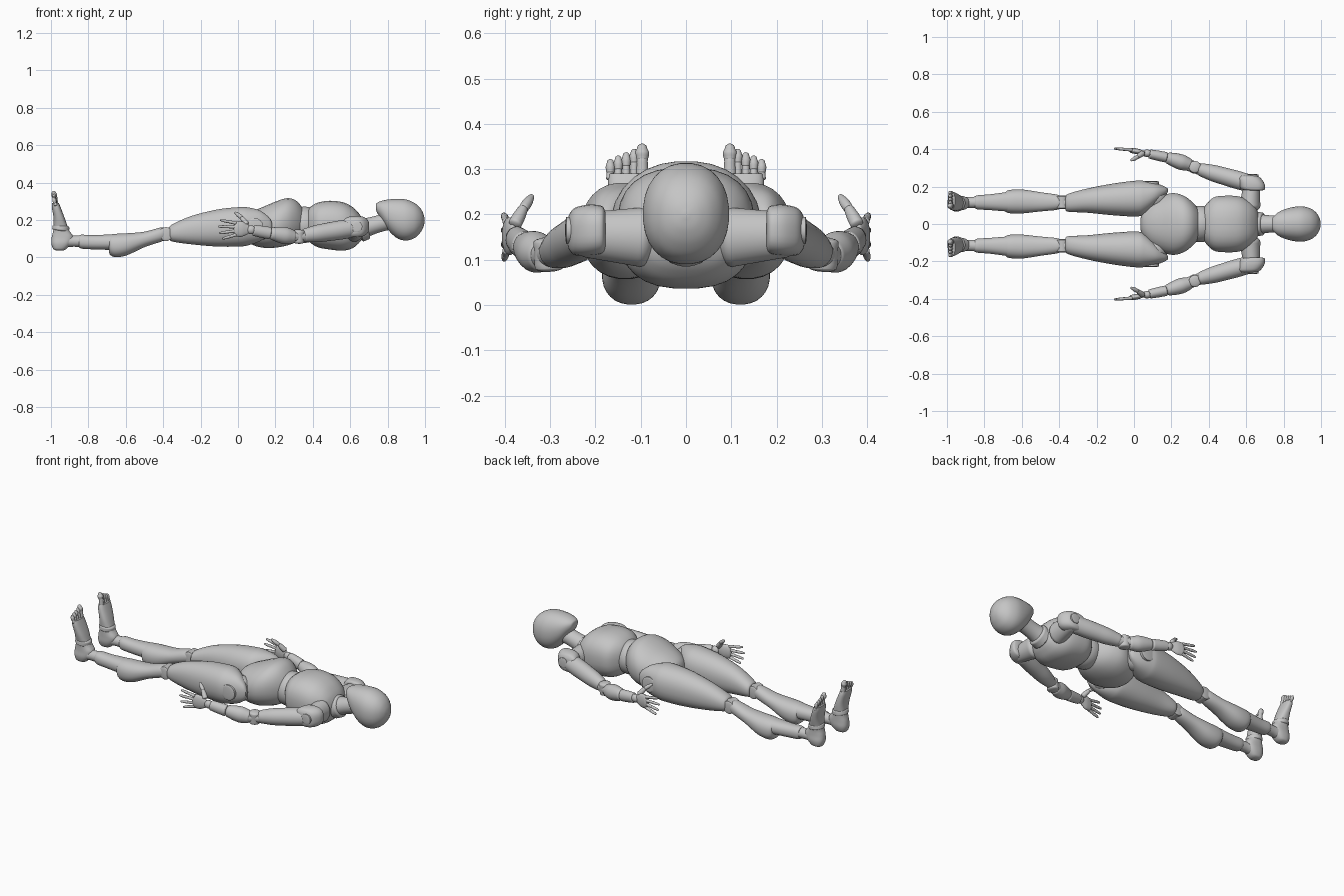
import bpy, bmesh, math
from mathutils import Vector

cube = bpy.data.objects.get("Cube")
if cube:
    bpy.data.objects.remove(cube, do_unlink=True)

grey = bpy.data.materials.new("matte grey")
grey.use_nodes = True
tone = (.56, .56, .56, 1)
grey.diffuse_color = tone
grey.node_tree.nodes["Principled BSDF"].inputs["Base Color"].default_value = tone
SEGMENTS = 28


def smooth_stations(stations, steps=5):
    """Fill in a smooth run of stations between the given ones."""
    result = []
    last = len(stations) - 1
    for i in range(last):
        a, b = stations[max(i - 1, 0)], stations[i]
        c, d = stations[i + 1], stations[min(i + 2, last)]
        for k in range(steps):
            t = k / steps
            result.append([q + .5 * t * (r - p + t * (2 * p - 5 * q + 4 * r - s + t * (3 * (q - r) + s - p)))
                           for p, q, r, s in zip(a, b, c, d)])
    return result + [list(stations[-1])]


def skin(name, rings, mirrored=False):
    """Join rings of points into a closed, smooth object."""
    mesh = bpy.data.meshes.new(name)
    bm = bmesh.new()
    loops = [[bm.verts.new((p[0], -p[1] if mirrored else p[1], p[2])) for p in ring] for ring in rings]
    for low, high in zip(loops, loops[1:]):
        for i in range(len(low)):
            j = (i + 1) % len(low)
            bm.faces.new((low[i], low[j], high[j], high[i]))
    bm.faces.new(loops[0][::-1])
    bm.faces.new(loops[-1])
    bmesh.ops.recalc_face_normals(bm, faces=bm.faces)
    bm.to_mesh(mesh)
    bm.free()
    mesh.materials.append(grey)
    part = bpy.data.objects.new(name, mesh)
    bpy.context.collection.objects.link(part)
    bpy.context.view_layer.objects.active = part
    part.select_set(True)
    bpy.ops.object.shade_smooth_by_angle(angle=math.radians(40))
    part.select_set(False)


def emit(name, rings, paired):
    if paired:
        skin("right_" + name, rings)
        skin("left_" + name, rings, True)
    else:
        skin(name, rings)


def circle(power=1.0):
    for i in range(SEGMENTS):
        t = math.tau * (i + .5) / SEGMENTS
        c, s = math.cos(t), math.sin(t)
        yield math.copysign(abs(c) ** power, c), math.copysign(abs(s) ** power, s)


def loft(name, stations, axis="x", power=.9, paired=True):
    """Stations give the place on the axis and the bounds on the other two."""
    rings = []
    for at, a, b, c, d in smooth_stations(stations):
        ring = []
        for u, v in circle(power):
            p = [(a + b) / 2 + u * (b - a) / 2, (c + d) / 2 + v * (d - c) / 2]
            p.insert("xyz".index(axis), at)
            ring.append(p)
        rings.append(ring)
    emit(name, rings, paired)


def torso(name, stations, power=.9):
    loft(name, [(x, -w, w, low, high) for x, w, low, high in stations], power=power, paired=False)


def limb(name, start, end, radii, flat=1.0, cap=.5, paired=True):
    """A tapering rod with rounded ends; flat scales its sideways radius."""
    start, end = Vector(start), Vector(end)
    line = end - start
    way = line.normalized()
    ref = Vector((0, 0, 1)) if abs(way.z) < .9 else Vector((1, 0, 0))
    side = ref.cross(way).normalized()
    up = way.cross(side)
    span = line.length
    body = smooth_stations([(span * i / (len(radii) - 1), r) for i, r in enumerate(radii)])
    ends = [math.radians(a) for a in (88, 65, 40, 18)]
    first, final = radii[0], radii[-1]
    body = ([(-cap * first * math.sin(a), first * math.cos(a)) for a in ends] + body
            + [(span + cap * final * math.sin(a), final * math.cos(a)) for a in reversed(ends)])
    emit(name, [[start + way * t + side * (u * r * flat) + up * (v * r) for u, v in circle()]
                for t, r in body], paired)


def ball(name, centre, size, paired=True):
    rings = []
    for i in range(15):
        a = math.pi * (i + .1) / 14.2
        rings.append([[centre[0] - size[0] * math.cos(a), centre[1] + u * size[1] * math.sin(a),
                       centre[2] + v * size[2] * math.sin(a)] for u, v in circle()])
    emit(name, rings, paired)


# Head and neck
torso("head", [(.737, .012, .262, .282), (.742, .034, .243, .291), (.765, .058, .205, .302),
               (.8, .077, .15, .31), (.85, .091, .103, .314), (.9, .095, .09, .31),
               (.945, .083, .104, .291), (.975, .06, .133, .264), (.992, .032, .165, .232),
               (.998, .006, .193, .205)])
limb("neck", (.65, 0, .15), (.82, 0, .2), (.058, .048, .046, .05), paired=False)
limb("neck_collar", (.652, 0, .148), (.685, 0, .158), (.066, .062), cap=.2, paired=False)

# Chest, waist ball and pelvis
torso("chest", [(.365, .06, .12, .23), (.38, .098, .085, .265), (.425, .142, .055, .293),
                (.49, .152, .042, .304), (.56, .148, .036, .296), (.61, .128, .048, .272),
                (.645, .1, .075, .238), (.665, .06, .1, .205)], .8)
ball("waist_ball", (.355, 0, .175), (.1, .098, .098), paired=False)
torso("pelvis", [(.035, .03, .13, .19), (.05, .075, .09, .225), (.09, .122, .062, .252),
                 (.15, .152, .05, .278), (.21, .166, .053, .303), (.265, .152, .064, .318),
                 (.31, .12, .082, .305), (.345, .078, .11, .265), (.352, .05, .13, .235)])

# Legs
ball("hip_ball", (.11, .14, .165), (.07, .07, .075))
loft("thigh", [(-.365, .085, .14, .105, .155), (-.355, .066, .16, .086, .175), (-.25, .06, .19, .07, .222),
               (-.11, .046, .217, .058, .257), (.01, .04, .232, .058, .27), (.06, .053, .23, .066, .267),
               (.12, .105, .217, .088, .25), (.165, .15, .2, .12, .215), (.182, .172, .188, .15, .185)])
limb("hip_pin", (.09, .19, .165), (.09, .226, .165), (.045, .045), cap=.1)
limb("knee_hinge", (-.385, .085, .125), (-.385, .148, .125), (.037, .037), cap=.15)
limb("knee_link", (-.43, .116, .12), (-.34, .114, .13), (.036, .034, .036))
loft("calf", [(-.69, .075, .16, .03, .11), (-.682, .062, .176, .012, .122), (-.65, .056, .184, .001, .127),
              (-.59, .057, .184, .013, .13), (-.5, .067, .17, .055, .138), (-.415, .075, .158, .083, .16),
              (-.39, .085, .148, .095, .155)])
loft("shin", [(-.85, .085, .148, .055, .118), (-.835, .078, .154, .047, .122), (-.77, .074, .159, .043, .12),
              (-.67, .066, .172, .04, .124)])
limb("ankle", (-.94, .113, .087), (-.84, .116, .087), (.037, .03, .031))
loft("foot", [(.037, -.972, -.935, .1, .13), (.046, -.988, -.918, .085, .144), (.075, -.998, -.892, .074, .152),
              (.11, -.996, -.88, .073, .15), (.15, -.987, -.905, .073, .151), (.21, -.986, -.926, .07, .164),
              (.265, -.995, -.947, .074, .172), (.29, -.995, -.957, .08, .17)], "z", .8)
limb("ankle_band", (-.948, .112, .15), (-.946, .112, .165), (.046, .045), cap=.3)

# Toes, from the big one outward
for i in range(5):
    y = .097 + .0175 * i
    top = .345 - .0075 * i
    r = .0145 if i == 0 else .0095
    limb(f"toe_{i}_base", (-.975, y, .28), (-.978, y, top - .024), (r, r * .85))
    limb(f"toe_{i}_tip", (-.98, y, top - .02), (-.985, y, top), (r * .95, r * 1.1, r * .8), cap=1)

# Shoulders
limb("shoulder_joint", (.62, .1, .15), (.63, .22, .155), (.066, .058, .05), .85)
loft("shoulder_cap", [(.178, .625, .68, .125, .205), (.186, .575, .7, .113, .219), (.215, .56, .698, .108, .222),
                      (.245, .555, .678, .11, .215), (.258, .565, .655, .122, .2), (.262, .585, .635, .135, .185)],
     "y", .75)
limb("shoulder_pin", (.635, .24, .165), (.635, .264, .165), (.03, .03), cap=.1)

# Arms
limb("upper_arm", (.6, .222, .155), (.36, .29, .118), (.05, .051, .049, .046, .037), .95)
limb("elbow_hinge", (.322, .302, .083), (.326, .305, .14), (.032, .032), cap=.3)
limb("elbow_link", (.36, .29, .115), (.28, .32, .11), (.032, .031, .033))
limb("forearm", (.292, .318, .11), (.185, .352, .128), (.037, .045, .042, .034), .92)
limb("wrist_cuff", (.17, .357, .13), (.085, .374, .145), (.033, .032, .029), .85, .2)
ball("wrist_ball", (.07, .378, .148), (.026, .02, .024))

# Hands: palm, four fingers and thumb
limb("palm", (.048, .383, .15), (-.006, .392, .153), (.028, .041, .041), .36)
for i, length in enumerate((.07, .084, .09, .08)):
    knuckle = Vector((-.012, .396, .121 + .021 * i))
    way = Vector((-1, .08, .16 * (i - 1.5) - .05)).normalized()
    middle = knuckle + way * length * .5
    limb(f"finger_{i}_base", knuckle, middle, (.0092, .0075))
    limb(f"finger_{i}_tip", middle + way * .004, knuckle + way * length, (.0082, .0075, .0055), cap=1)
limb("thumb_base", (.045, .377, .18), (.02, .36, .212), (.015, .014, .011))
limb("thumb_tip", (.016, .357, .216), (-.012, .342, .238), (.011, .011, .007), cap=1)
